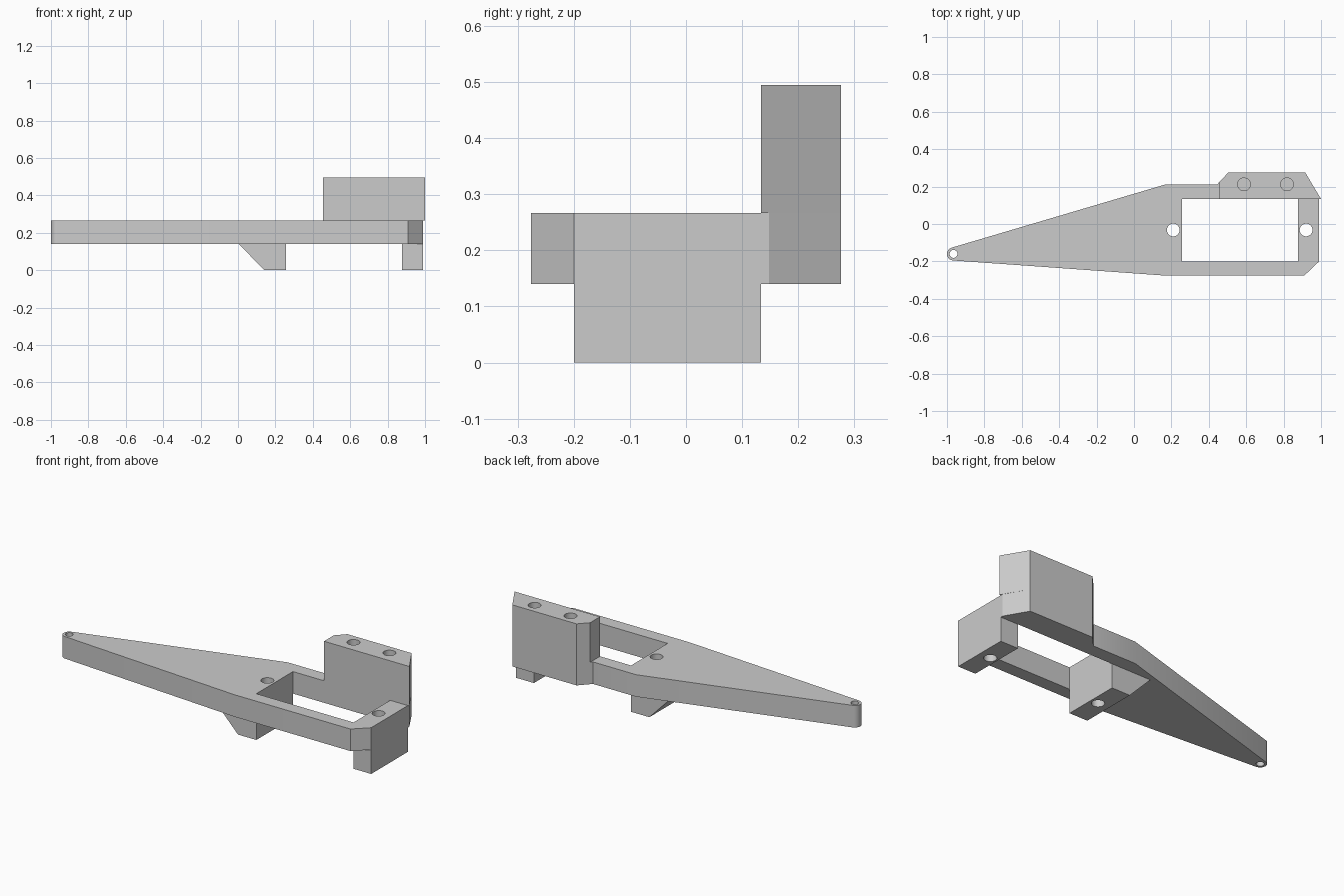
import bpy, bmesh, math
from mathutils import Vector

if "Cube" in bpy.data.objects:
    bpy.data.objects.remove(bpy.data.objects["Cube"], do_unlink=True)

grey = bpy.data.materials.new("plain grey")
grey.use_nodes = True
grey.diffuse_color = (0.6, 0.6, 0.6, 1)
grey.node_tree.nodes["Principled BSDF"].inputs["Base Color"].default_value = (0.6, 0.6, 0.6, 1)


def prism(name, outline, low, high, along_y=False):
    """Extrude an xy outline along z, or an xz outline along y."""
    bm = bmesh.new()
    place = (lambda a, b: (a, low, b)) if along_y else (lambda a, b: (a, b, low))
    face = bm.faces.new([bm.verts.new(place(a, b)) for a, b in outline])
    top = bmesh.ops.extrude_face_region(bm, geom=[face])["geom"]
    step = Vector((0, high - low, 0)) if along_y else Vector((0, 0, high - low))
    bmesh.ops.translate(bm, vec=step, verts=[g for g in top if isinstance(g, bmesh.types.BMVert)])
    bmesh.ops.recalc_face_normals(bm, faces=bm.faces)
    mesh = bpy.data.meshes.new(name)
    bm.to_mesh(mesh)
    bm.free()
    mesh.materials.append(grey)
    obj = bpy.data.objects.new(name, mesh)
    bpy.context.collection.objects.link(obj)
    return obj


def arc(cx, cy, r, start, end, steps):
    angles = [math.radians(start + (end - start) * i / steps) for i in range(steps + 1)]
    return [(cx + r * math.cos(t), cy + r * math.sin(t)) for t in angles]


def box(x0, x1, y0, y1):
    return [(x0, y0), (x1, y0), (x1, y1), (x0, y1)]


def select(obj):
    bpy.ops.object.select_all(action="DESELECT")
    obj.select_set(True)
    bpy.context.view_layer.objects.active = obj


def cut(obj, outline, low, high):
    cutter = prism("cutter", outline, low, high)
    cutter.hide_render = True
    mod = obj.modifiers.new("cut", "BOOLEAN")
    mod.operation, mod.solver, mod.object = "DIFFERENCE", "EXACT", cutter
    select(obj)
    bpy.ops.object.modifier_apply(modifier=mod.name)
    bpy.data.objects.remove(cutter, do_unlink=True)


def drill(obj, x, y, r, low, high):
    cut(obj, arc(x, y, r, 0, 360, 40)[:-1], low, high)


BASE, TOP, HEIGHT = 0.14, 0.267, 0.495   # plate underside, plate top, block top
INNER, FRONT = 0.134, -0.2               # opening back and front
TIP = (-0.965, -0.16)

# Tapered arm plate with rounded tip and rectangular opening
plate = prism("arm_plate", arc(*TIP, 0.035, 106.4, 266, 16) + [
    (0.17, -0.276), (0.91, -0.276), (0.99, -0.2), (0.99, 0.148),
    (0.915, 0.276), (0.505, 0.276), (0.445, 0.212), (0.17, 0.212)], BASE, TOP)
cut(plate, box(0.257, 0.877, FRONT, INNER), 0, 1)
drill(plate, *TIP, 0.021, 0, 1)

# Raised mounting block along the back edge
block = prism("mounting_block", [
    (0.455, INNER), (1.0, INNER), (0.915, 0.276), (0.505, 0.276), (0.455, 0.223)], TOP, HEIGHT)
for x in (0.588, 0.818):
    drill(block, x, 0.212, 0.034, TOP + 0.01, 1)

# Legs below both ends of the opening
wedge_leg = prism("wedge_leg", [(0.005, BASE), (0.14, 0), (0.257, 0), (0.257, BASE)],
                  FRONT, INNER, along_y=True)
end_leg = prism("end_leg", box(0.877, 0.99, FRONT, INNER), 0, BASE)

# Screw holes through plate and legs
for x, leg in ((0.21, wedge_leg), (0.92, end_leg)):
    for part in (plate, leg):
        drill(part, x, -0.032, 0.034, -1, 1)

for obj in (plate, block, wedge_leg, end_leg):
    select(obj)
    bpy.ops.object.shade_smooth_by_angle(angle=math.radians(25))
